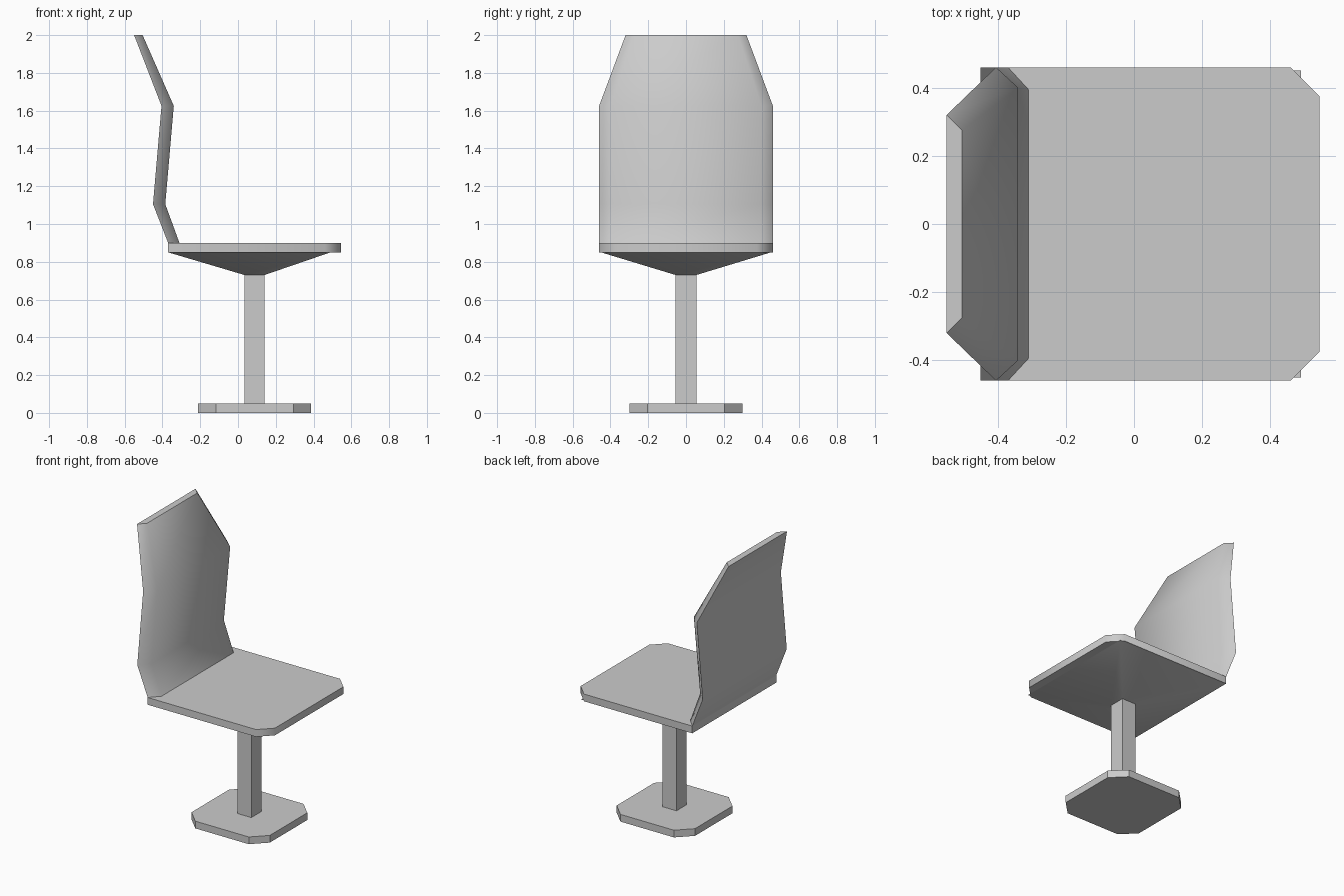
import bpy, bmesh, math

if "Cube" in bpy.data.objects:
    bpy.data.objects.remove(bpy.data.objects["Cube"])

CX = 0.0875  # centre of the seat, post and base


def loft(name, rings, smooth=None, caps=True):
    """Skin a stack of equally sized vertex rings into a mesh."""
    bm = bmesh.new()
    vs = [[bm.verts.new(p) for p in r] for r in rings]
    n = len(rings[0])
    for a, b in zip(vs, vs[1:]):
        for i in range(n):
            j = (i + 1) % n
            bm.faces.new((a[i], a[j], b[j], b[i]))
    if caps:
        bm.faces.new(vs[0][::-1])
        bm.faces.new(vs[-1])
    bmesh.ops.recalc_face_normals(bm, faces=bm.faces)
    me = bpy.data.meshes.new(name)
    bm.to_mesh(me)
    bm.free()
    ob = bpy.data.objects.new(name, me)
    bpy.context.collection.objects.link(ob)
    if smooth:
        me.shade_smooth()
        me.set_sharp_from_angle(angle=math.radians(smooth))
    return ob


def slab(name, outline, z0, z1, smooth=None):
    return loft(name, [[(x, y, z) for x, y in outline] for z in (z0, z1)], smooth)


def rect(x0, x1, y):
    return [(x0, -y), (x1, -y), (x1, y), (x0, y)]


# Base plate with four cut corners
h, c = 0.30, 0.095
k = h - c
base = [(-k, -h), (k, -h), (h, -k), (h, k), (k, h), (-k, h), (-h, k), (-h, -k)]
slab("base_plate", [(CX + x, y) for x, y in base], 0, 0.05)

# Square post
slab("post", rect(CX - 0.053, CX + 0.053, 0.055), 0.05, 0.73)

# Tapered support under the seat
loft("seat_support", [
    [(x, y, 0.73) for x, y in rect(CX - 0.053, CX + 0.053, 0.055)],
    [(x, y, 0.85) for x, y in rect(-0.37, 0.49, 0.45)],
], 50)

# Seat with the two front corners cut
slab("seat", [(-0.37, -0.46), (0.46, -0.46), (0.545, -0.375),
              (0.545, 0.375), (0.46, 0.46), (-0.37, 0.46)], 0.85, 0.90, 50)

# Bent backrest: z, rear x, rear half width, front x, front half width
sections = [
    (0.90, -0.37, 0.46, -0.31, 0.395),
    (1.105, -0.45, 0.46, -0.385, 0.395),
    (1.625, -0.405, 0.46, -0.34, 0.40),
    (2.00, -0.55, 0.32, -0.505, 0.275),
]
loft("backrest", [[(xb, -yb, z), (xf, -yf, z), (xf, yf, z), (xb, yb, z)]
                  for z, xb, yb, xf, yf in sections], 52)
